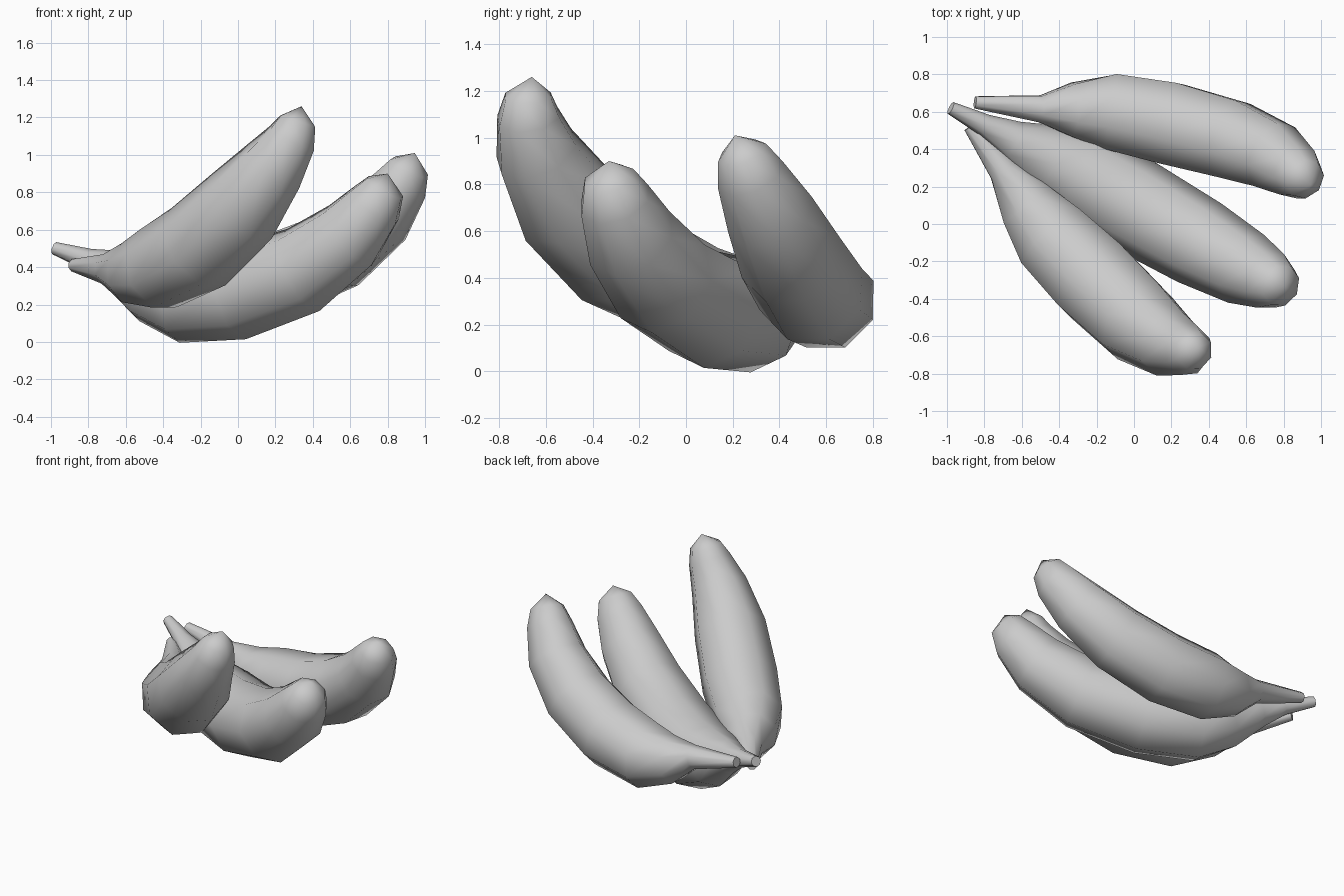
import bpy, bmesh, math
from mathutils import Vector

cube = bpy.data.objects.get("Cube")
if cube:
    bpy.data.objects.remove(cube, do_unlink=True)

SIDES = 8
grey = bpy.data.materials.new("plain grey")
grey.use_nodes = True
grey.diffuse_color = (0.6, 0.6, 0.6, 1)
grey.node_tree.nodes["Principled BSDF"].inputs["Base Color"].default_value = (0.6, 0.6, 0.6, 1)


def fruit(name, tip, turn, stations):
    """Sweep a round section, turned by part of a side, along (x, y, z, radius) and end in a point."""
    bm = bmesh.new()
    pts = [Vector(s[:3]) for s in stations]
    last = len(pts) - 1
    # sideways axis is level, across the plane in which the fruit bends
    run = pts[last] - pts[0]
    level = run.cross(Vector((0, 0, 1))).normalized()
    rings = []
    for i, p in enumerate(pts):
        along = (pts[min(i + 1, last)] - pts[max(i - 1, 0)]).normalized()
        side = (level - along * level.dot(along)).normalized()
        up = side.cross(along)
        r = stations[i][3]
        rings.append([bm.verts.new(p + r * (side * math.cos(a) + up * math.sin(a)))
                      for a in (math.tau * (k + turn) / SIDES for k in range(SIDES))])
    for a, b in zip(rings, rings[1:]):
        for k in range(SIDES):
            n = (k + 1) % SIDES
            bm.faces.new((a[k], a[n], b[n], b[k]))
    # flat stem end and pointed tip
    bm.faces.new(rings[0])
    point = bm.verts.new(tip)
    for k in range(SIDES):
        bm.faces.new((rings[-1][k], rings[-1][(k + 1) % SIDES], point))
    bmesh.ops.recalc_face_normals(bm, faces=bm.faces)
    mesh = bpy.data.meshes.new(name)
    bm.to_mesh(mesh)
    bm.free()
    mesh.materials.append(grey)
    obj = bpy.data.objects.new(name, mesh)
    bpy.context.collection.objects.link(obj)
    bpy.ops.object.select_all(action="DESELECT")
    obj.select_set(True)
    bpy.context.view_layer.objects.active = obj
    bpy.ops.object.shade_smooth_by_angle(angle=math.radians(50))


# Three curved fruits fanning out from one bunch of stems
fruit("back_banana", (.945, .21, 1.01), .5, [
    (-.85, .65, .47, .035), (-.5, .615, .4, .078), (-.33, .61, .335, .155),
    (-.12, .6, .305, .22), (.2, .535, .35, .238), (.52, .45, .485, .228),
    (.75, .36, .67, .195), (.87, .275, .84, .15), (.915, .24, .935, .11)])
fruit("middle_banana", (.8, -.33, .9), 0, [
    (-.98, .62, .5, .035), (-.8, .53, .44, .06), (-.66, .45, .385, .11),
    (-.47, .35, .295, .195), (-.3, .27, .24, .245), (0, .1, .265, .255),
    (.35, -.1, .385, .24), (.6, -.24, .57, .205), (.73, -.305, .73, .16),
    (.785, -.33, .825, .115)])
fruit("front_banana", (.34, -.66, 1.26), .5, [
    (-.88, .52, .41, .035), (-.7, .29, .39, .085), (-.57, .1, .37, .17),
    (-.43, -.08, .39, .23), (-.21, -.3, .51, .252), (.02, -.52, .725, .238),
    (.19, -.64, .94, .185), (.29, -.675, 1.09, .14), (.32, -.675, 1.18, .105)])
